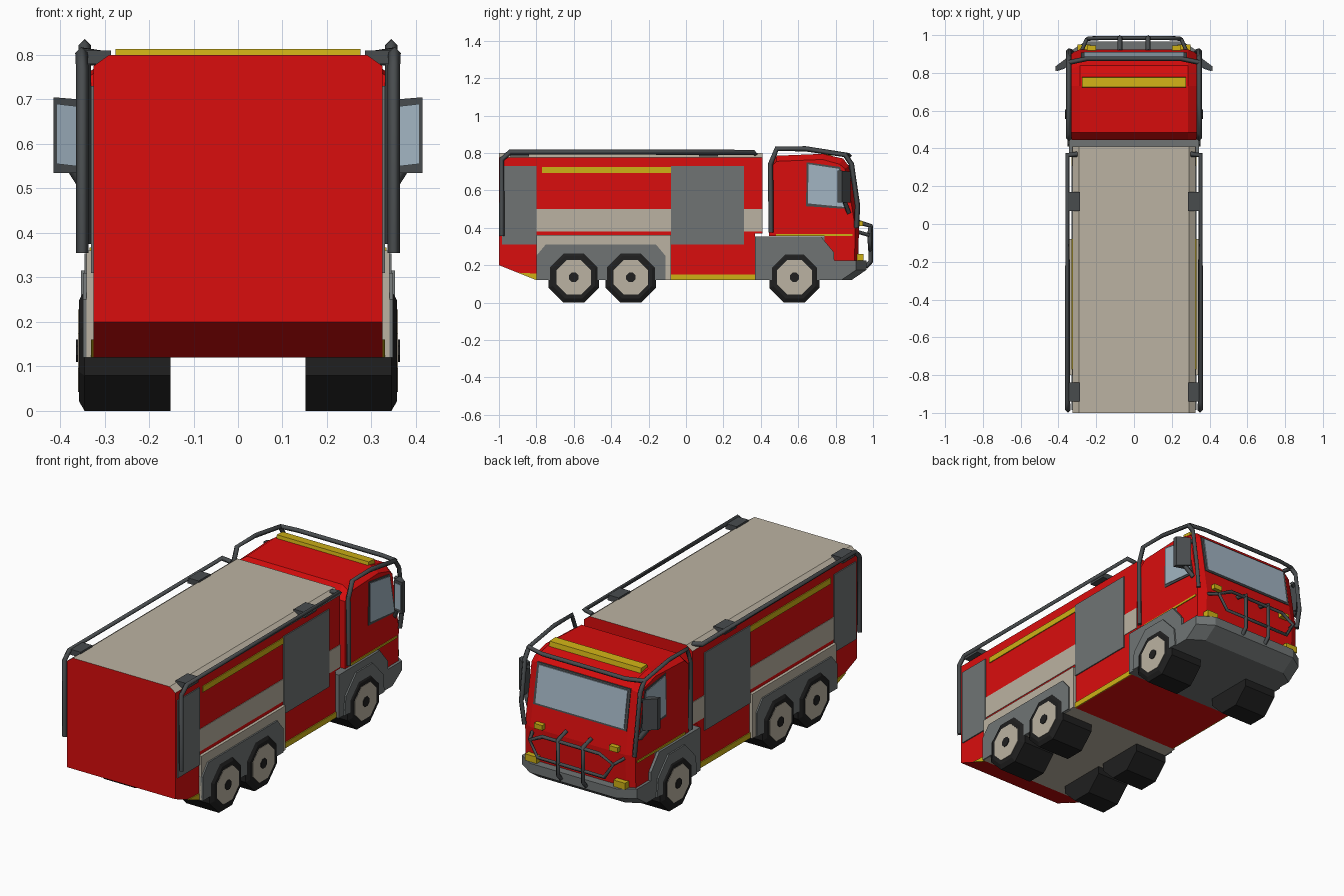
import bpy, bmesh, math

cube = bpy.data.objects.get("Cube")
if cube:
    bpy.data.objects.remove(cube, do_unlink=True)


def material(name, r, g, b):
    m = bpy.data.materials.new(name)
    m.use_nodes = True
    m.diffuse_color = (r, g, b, 1)
    m.node_tree.nodes["Principled BSDF"].inputs["Base Color"].default_value = (r, g, b, 1)
    return m


RED = material("red paint", 0.7, 0.004, 0.004)
BEIGE = material("beige panel", 0.5, 0.45, 0.36)
GREY = material("mid grey", 0.16, 0.175, 0.175)
DARK = material("dark grey", 0.065, 0.072, 0.076)
BLACK = material("tyre black", 0.014, 0.014, 0.014)
YELLOW = material("yellow", 0.62, 0.44, 0.008)
GLASS = material("pale glass", 0.36, 0.46, 0.54)


def loft(name, sections, mats, mirror=False, rule=None):
    """Join side profiles (x, [(y, z), ...]) into a closed solid."""
    bm = bmesh.new()
    rings = [[bm.verts.new((x, y, z)) for y, z in pts] for x, pts in sections]
    n = len(rings[0])
    for a, b in zip(rings, rings[1:]):
        for i in range(n):
            j = (i + 1) % n
            bm.faces.new((a[i], a[j], b[j], b[i]))
    bm.faces.new(rings[0])
    bm.faces.new(rings[-1])
    bmesh.ops.recalc_face_normals(bm, faces=bm.faces)
    if rule:
        for f in bm.faces:
            f.material_index = rule(f)
    mesh = bpy.data.meshes.new(name)
    bm.to_mesh(mesh)
    bm.free()
    for m in mats:
        mesh.materials.append(m)
    ob = bpy.data.objects.new(name, mesh)
    bpy.context.collection.objects.link(ob)
    if mirror:
        ob.modifiers.new("mirror", 'MIRROR')
    return ob


def rect(y0, y1, z0, z1):
    return [(y0, z0), (y1, z0), (y1, z1), (y0, z1)]


def side(name, pts, x0, x1, mat):
    """Flat panel repeated on both sides."""
    return loft(name, [(x0, pts), (x1, pts)], [mat], True)


def across(name, pts, w, mat):
    """Solid spanning the width."""
    return loft(name, [(-w, pts), (w, pts)], [mat])


def tube(name, pts, radius, mirror=True):
    cu = bpy.data.curves.new(name, 'CURVE')
    cu.dimensions = '3D'
    cu.bevel_depth = radius
    cu.bevel_resolution = 0
    cu.use_fill_caps = True
    sp = cu.splines.new('POLY')
    sp.points.add(len(pts) - 1)
    for p, co in zip(sp.points, pts):
        p.co = (*co, 1)
    cu.materials.append(DARK)
    ob = bpy.data.objects.new(name, cu)
    bpy.context.collection.objects.link(ob)
    bpy.ops.object.select_all(action='DESELECT')
    ob.select_set(True)
    bpy.context.view_layer.objects.active = ob
    bpy.ops.object.convert(target='MESH')
    if mirror:
        bpy.context.object.modifiers.new("mirror", 'MIRROR')


# Rear body, beige on the roof and under the rear axles
def body_profile(top):
    return [(-1, 0.2), (-0.8, 0.12), (-0.08, 0.12), (0.37, 0.12), (0.37, 0.37),
            (0.41, 0.37), (0.41, top), (-1, top)]


def body_rule(f):
    c = f.calc_center_median()
    under = f.normal.z < -0.9 and -0.8 < c.y < -0.08
    return 1 if f.normal.z > 0.3 and c.z > 0.7 or under else 0


loft("body", [(x, body_profile(t)) for x, t in
              ((-0.325, 0.775), (-0.29, 0.8), (0.29, 0.8), (0.325, 0.775))],
     [RED, BEIGE], rule=body_rule)

# Body side panels
X = 0.324
side("stripe_rear", rect(-0.8, -0.08, 0.38, 0.5), X, 0.328, BEIGE)
side("stripe_front", rect(0.31, 0.41, 0.38, 0.5), X, 0.328, BEIGE)
side("rear_shutter", rect(-0.985, -0.8, 0.31, 0.73), X, 0.331, GREY)
side("main_shutter", rect(-0.08, 0.31, 0.31, 0.73), X, 0.331, GREY)
side("upper_yellow_strip", rect(-0.77, -0.08, 0.692, 0.724), X, 0.33, YELLOW)
side("lower_yellow_strip", rect(-0.08, 0.37, 0.12, 0.15), X, 0.33, YELLOW)
side("rear_yellow_corner", [(-0.9, 0.16), (-0.8, 0.12), (-0.8, 0.155)], X, 0.33, YELLOW)
side("wheel_panel", rect(-0.8, -0.08, 0.12, 0.36), 0.32, 0.341, BEIGE)
side("rear_arch", [(-0.8, 0.12), (-0.8, 0.25), (-0.75, 0.31), (-0.16, 0.31),
                   (-0.11, 0.25), (-0.11, 0.12)], 0.33, 0.349, GREY)

# Cab, with slanted roof edges
def cab_profile(drop, back):
    return [(0.445, 0.355), (0.445, 0.72), (0.485, 0.785 - drop), (0.73, 0.795 - drop),
            (0.84 - back, 0.77 - drop), (0.87 - back, 0.73 - drop / 2), (0.905 - back, 0.52),
            (0.925 - back, 0.4), (0.92 - back, 0.2), (0.74, 0.2), (0.74, 0.355)]


loft("cab", [(-0.33, cab_profile(0.03, 0.02)), (-0.285, cab_profile(0, 0)),
             (0.285, cab_profile(0, 0)), (0.33, cab_profile(0.03, 0.02))], [RED])
across("windscreen_frame", [(0.86, 0.735), (0.873, 0.735), (0.909, 0.52), (0.895, 0.52)], 0.28, DARK)
across("windscreen", [(0.865, 0.725), (0.879, 0.725), (0.911, 0.53), (0.9, 0.53)], 0.265, GLASS)
side("side_window_frame", [(0.645, 0.75), (0.825, 0.725), (0.87, 0.5), (0.642, 0.515)],
     0.325, 0.333, DARK)
side("side_window", [(0.655, 0.74), (0.818, 0.715), (0.858, 0.51), (0.652, 0.53)],
     0.325, 0.336, GLASS)
side("cab_yellow_line", rect(0.48, 0.89, 0.356, 0.367), 0.32, 0.334, YELLOW)
across("roof_light_bar", [(0.72, 0.78), (0.78, 0.78), (0.775, 0.81), (0.725, 0.813)], 0.275, YELLOW)

# Cab chassis, front arches and bumper
across("cab_chassis", rect(0.37, 0.75, 0.12, 0.354), 0.33, GREY)
side("front_arch", [(0.37, 0.12), (0.37, 0.354), (0.72, 0.354), (0.79, 0.27),
                    (0.8, 0.12)], 0.32, 0.345, GREY)
side("front_arch_lip", [(0.41, 0.12), (0.42, 0.22), (0.51, 0.315), (0.65, 0.315),
                        (0.74, 0.22), (0.75, 0.12)], 0.34, 0.353, GREY)


def bumper_profile(f):
    return [(0.74, 0.12), (f - 0.08, 0.12), (f, 0.175), (f, 0.225), (0.74, 0.225)]


loft("bumper", [(-0.345, bumper_profile(0.91)), (-0.26, bumper_profile(0.965)),
                (0.26, bumper_profile(0.965)), (0.345, bumper_profile(0.91))], [GREY])
side("headlight", rect(0.9, 0.95, 0.225, 0.26), 0.23, 0.3, YELLOW)
side("upper_lamp", rect(0.91, 0.945, 0.41, 0.437), 0.2, 0.25, YELLOW)

# Octagonal wheels
def octagon(y, r):
    return [(y + r * math.cos(math.pi * (i + 0.5) / 4),
             0.135 + r * math.sin(math.pi * (i + 0.5) / 4)) for i in range(8)]


for label, y in (("rear", -0.6), ("middle", -0.295), ("front", 0.58)):
    loft(label + "_tyres", [(0.152, octagon(y, 0.146)), (0.345, octagon(y, 0.146)),
                            (0.358, octagon(y, 0.122))], [BLACK], True)
    side(label + "_hubs", octagon(y, 0.1), 0.34, 0.36, BEIGE)
    side(label + "_hub_caps", octagon(y, 0.027), 0.35, 0.364, BLACK)

# Roof rails and their mounts
tube("body_rail", [(0.35, -0.985, 0.355), (0.35, -0.985, 0.765), (0.352, -0.94, 0.805),
                   (0.352, 0.365, 0.803), (0.3, 0.37, 0.795)], 0.014)
for label, y in (("rear", -0.89), ("front", 0.12)):
    side(label + "_rail_mount", rect(y - 0.05, y + 0.05, 0.78, 0.81), 0.285, 0.352, DARK)

# Cab guard rails
tube("cab_rail", [(0.345, 0.455, 0.375), (0.345, 0.452, 0.74), (0.345, 0.485, 0.822),
                  (0.345, 0.64, 0.822), (0.345, 0.85, 0.79), (0.345, 0.885, 0.74),
                  (0.345, 0.917, 0.52), (0.33, 0.912, 0.4)], 0.014)
tube("cab_crossbar", [(-0.345, 0.855, 0.79), (-0.25, 0.875, 0.785), (0.25, 0.875, 0.785),
                      (0.345, 0.855, 0.79)], 0.013, False)

# Bull bar
tube("bull_bar_loop", [(0, 0.985, 0.4), (0.17, 0.985, 0.4), (0.25, 0.98, 0.36),
                       (0.2, 0.985, 0.28), (0, 0.985, 0.28)], 0.011)
tube("bull_bar_post", [(0.075, 0.96, 0.19), (0.075, 0.988, 0.22), (0.075, 0.988, 0.41),
                       (0.075, 0.92, 0.43)], 0.013)
tube("bull_bar_stay", [(0.25, 0.98, 0.36), (0.28, 0.91, 0.38)], 0.01)

# Door mirrors
loft("mirror", [(0.355, rect(0.83, 0.88, 0.535, 0.7)), (0.415, rect(0.81, 0.835, 0.535, 0.705))],
     [DARK], True)
loft("mirror_glass", [(0.364, rect(0.823, 0.832, 0.55, 0.685)),
                      (0.407, rect(0.809, 0.818, 0.555, 0.69))], [GLASS], True)
tube("mirror_arm", [(0.33, 0.87, 0.48), (0.375, 0.845, 0.55)], 0.014)
tube("mirror_top_arm", [(0.335, 0.87, 0.69), (0.37, 0.85, 0.68)], 0.012)
